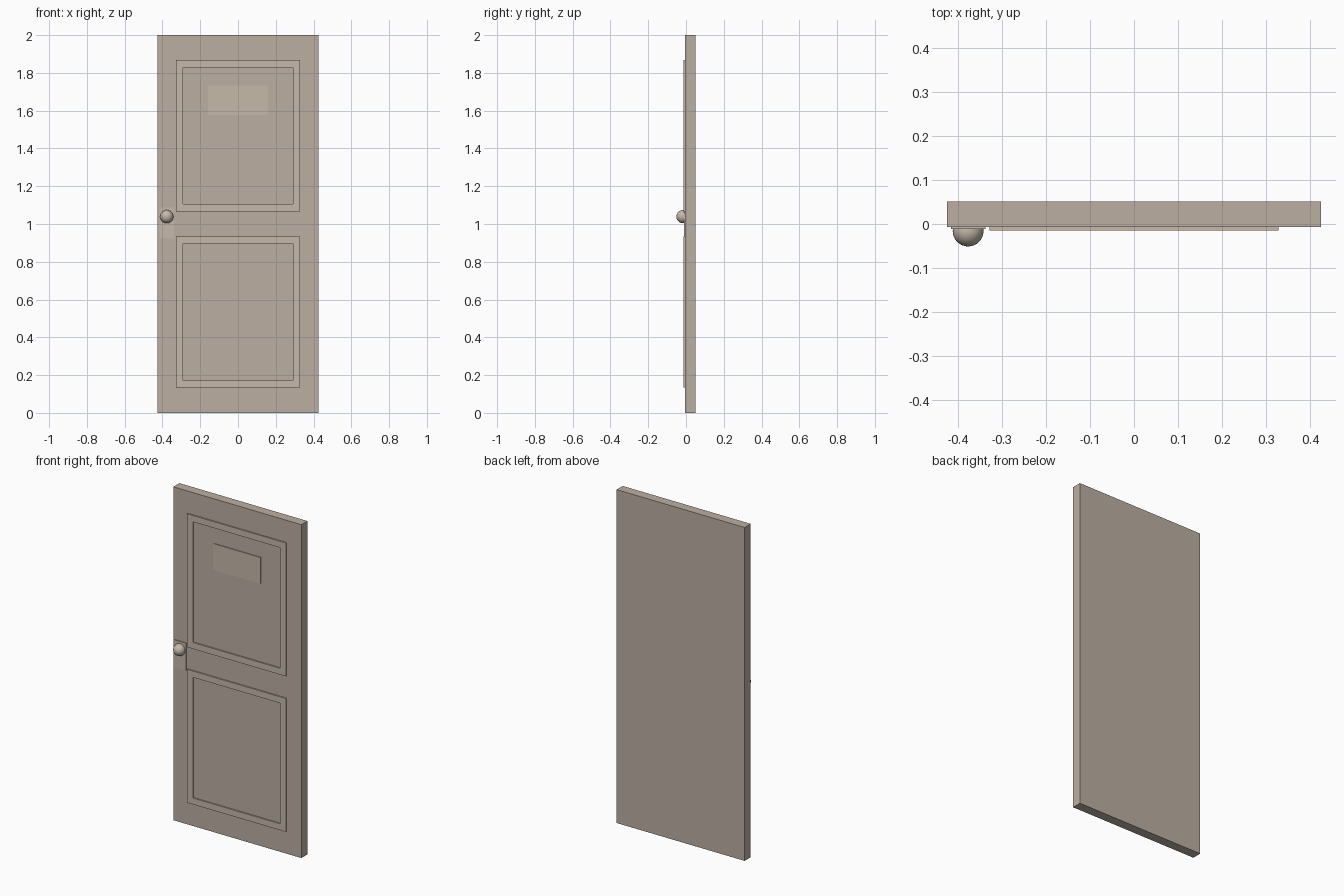
import bpy, bmesh
from mathutils import Matrix

if "Cube" in bpy.data.objects:
    bpy.data.objects.remove(bpy.data.objects["Cube"])

FACE = -0.0065  # front face of the door slab


def material(name, r, g, b):
    mat = bpy.data.materials.new(name)
    mat.diffuse_color = (r, g, b, 1)
    mat.use_nodes = True
    mat.node_tree.nodes["Principled BSDF"].inputs["Base Color"].default_value = mat.diffuse_color
    return mat


WOOD = material("door_paint", 0.50, 0.43, 0.36)
TRIM = material("trim_paint", 0.56, 0.48, 0.40)
METAL = material("knob_metal", 0.56, 0.48, 0.40)


def finish(name, bm, mat):
    bmesh.ops.recalc_face_normals(bm, faces=bm.faces)
    mesh = bpy.data.meshes.new(name)
    bm.to_mesh(mesh)
    bm.free()
    mesh.materials.append(mat)
    obj = bpy.data.objects.new(name, mesh)
    bpy.context.collection.objects.link(obj)
    return obj


def box(name, mat, x0, x1, y0, y1, z0, z1):
    bm = bmesh.new()
    bmesh.ops.create_cube(bm, size=1)
    bmesh.ops.scale(bm, vec=(x1 - x0, y1 - y0, z1 - z0), verts=bm.verts)
    bmesh.ops.translate(bm, vec=((x0 + x1) / 2, (y0 + y1) / 2, (z0 + z1) / 2), verts=bm.verts)
    return finish(name, bm, mat)


def frame(name, mat, half_w, z0, z1, width, y_front, y_back):
    # mitred rectangular ring: four corners swept through a square section
    bm = bmesh.new()
    rings = []
    for inset, y in ((0, y_back), (0, y_front), (width, y_front), (width, y_back)):
        w, b, t = half_w - inset, z0 + inset, z1 - inset
        rings.append([bm.verts.new((x, y, z)) for x, z in ((-w, b), (w, b), (w, t), (-w, t))])
    for i in range(4):
        a, c = rings[i], rings[(i + 1) % 4]
        for j in range(4):
            k = (j + 1) % 4
            bm.faces.new((a[j], a[k], c[k], c[j]))
    return finish(name, bm, mat)


# Door slab
box("door_slab", WOOD, -0.425, 0.425, FACE, 0.051, 0, 2)

# Raised panel mouldings
for name, z0, z1 in (("lower_panel_moulding", 0.134, 0.934), ("upper_panel_moulding", 1.067, 1.867)):
    frame(name, TRIM, 0.328, z0, z1, 0.038, -0.0145, FACE)

# Plaque on the upper panel
box("plaque", TRIM, -0.158, 0.158, -0.0115, FACE, 1.576, 1.733)

# Lock plate and round knob
box("lock_plate", TRIM, -0.416, -0.338, -0.011, FACE, 0.923, 1.087)
bm = bmesh.new()
bmesh.ops.create_uvsphere(bm, u_segments=32, v_segments=16, radius=0.035,
                          matrix=Matrix.Translation((-0.377, -0.016, 1.039)))
knob = finish("knob", bm, METAL)
for p in knob.data.polygons:
    p.use_smooth = True
